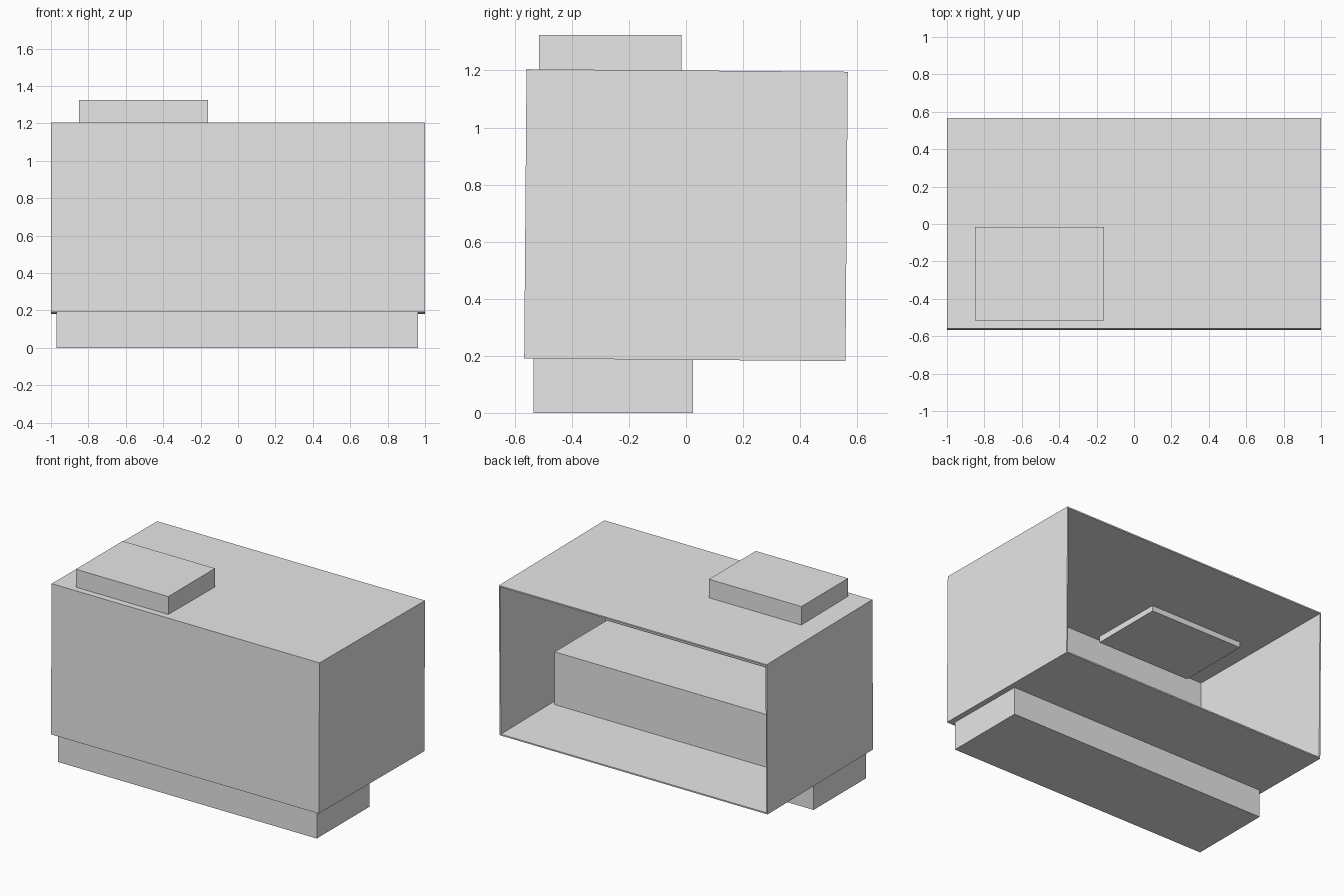
import bpy
import bmesh
from mathutils import Matrix, Vector

default = bpy.data.objects.get("Cube")
if default:
    bpy.data.objects.remove(default, do_unlink=True)

# One plain grey for every part
GREY = (0.8, 0.8, 0.8, 1.0)
grey = bpy.data.materials.new("light_grey")
grey.use_nodes = True
grey.diffuse_color = GREY
grey.node_tree.nodes["Principled BSDF"].inputs["Base Color"].default_value = GREY


def box(name, low, high, open_back=False):
    """Axis-aligned box between two corners, optionally without its back face."""
    low, high = Vector(low), Vector(high)
    bm = bmesh.new()
    bmesh.ops.create_cube(bm, size=1, matrix=Matrix.Diagonal((*(high - low), 1)))
    if open_back:
        back = [f for f in bm.faces if f.normal.y > 0.9]
        bmesh.ops.delete(bm, geom=back, context='FACES_ONLY')
    mesh = bpy.data.meshes.new(name)
    bm.to_mesh(mesh)
    bm.free()
    mesh.materials.append(grey)
    obj = bpy.data.objects.new(name, mesh)
    obj.location = (low + high) / 2
    bpy.context.collection.objects.link(obj)
    return obj


# Thin-walled housing, open at the back and leaning very slightly
housing = box("housing", (-1, -0.563, 0.186), (1, 0.563, 1.2), open_back=True)
housing.rotation_euler.x = -0.008
walls = housing.modifiers.new("wall_thickness", 'SOLIDIFY')
walls.thickness = 0.013
walls.offset = -1

# Long block passing through the floor: foot below, ledge inside
box("base_block", (-0.97, -0.535, 0), (0.963, 0.025, 0.55))

# Flat block set through the roof
box("roof_block", (-0.85, -0.515, 1.155), (-0.16, -0.016, 1.325))
